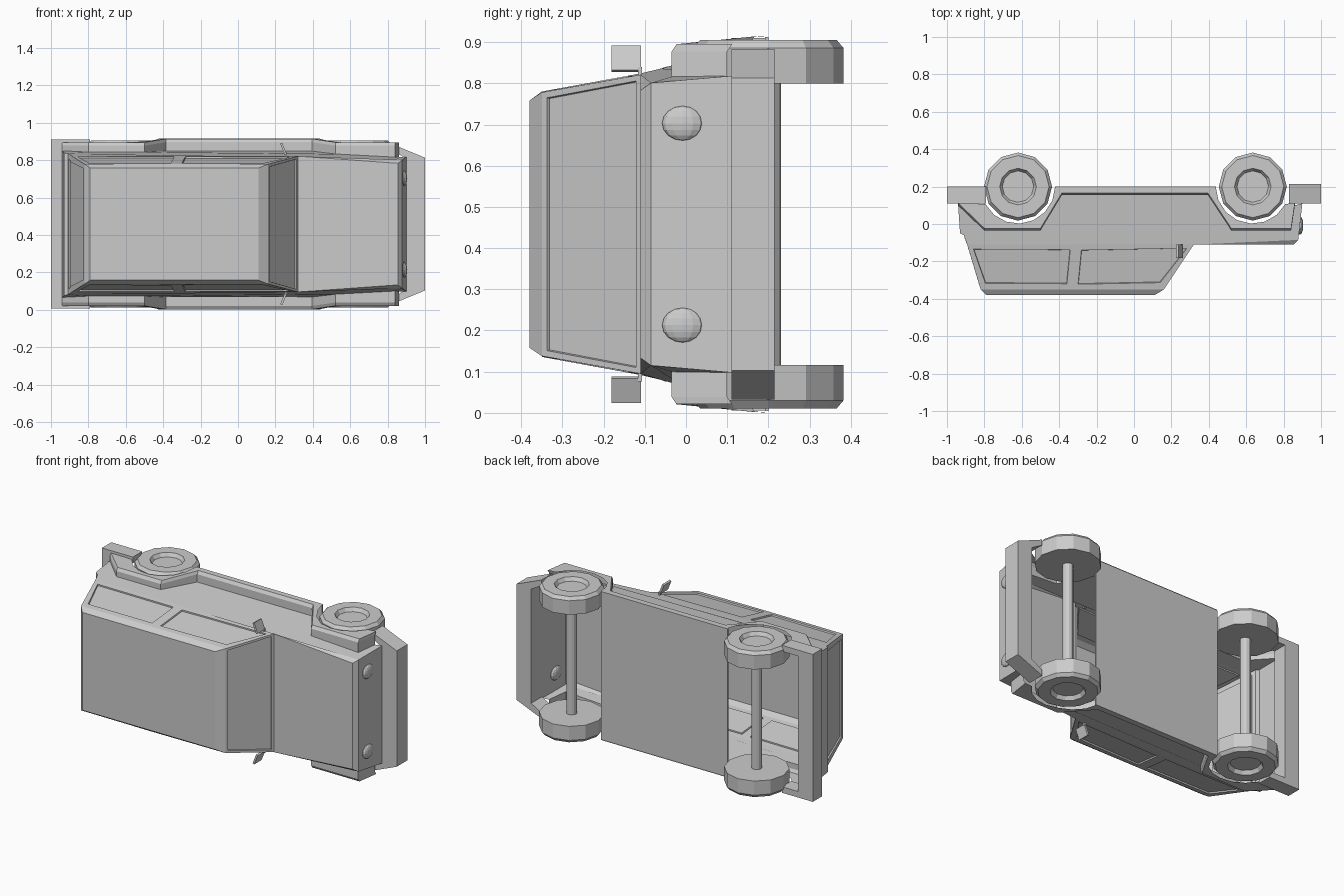
import bpy, bmesh, math
from mathutils import Vector, Matrix

if "Cube" in bpy.data.objects:
    bpy.data.objects.remove(bpy.data.objects["Cube"])

C = 0.458   # z of the vehicle's centre plane (it lies on its side, roof towards -y)
grey = bpy.data.materials.new("plain grey")
grey.diffuse_color = (0.6, 0.6, 0.6, 1)
grey.use_nodes = True
grey.node_tree.nodes["Principled BSDF"].inputs["Base Color"].default_value = grey.diffuse_color


def finish(name, bm):
    """Turn normals outward and make the object."""
    bmesh.ops.recalc_face_normals(bm, faces=bm.faces)
    mid = sum((v.co for v in bm.verts), Vector()) / len(bm.verts)
    if name in ("body_shell", "wheel_flares"):
        mid = Vector((0, 0, C))
    if sum(f.normal.dot(f.calc_center_median() - mid) * f.calc_area() for f in bm.faces) < 0:
        bmesh.ops.reverse_faces(bm, faces=bm.faces)
    me = bpy.data.meshes.new(name)
    bm.to_mesh(me)
    bm.free()
    me.materials.append(grey)
    ob = bpy.data.objects.new(name, me)
    bpy.context.collection.objects.link(ob)
    return ob


def plan_extrude(name, outline, y0, y1):
    """Extrude an (x, w) outline along y."""
    bm = bmesh.new()
    a = [bm.verts.new((x, y0, C + w)) for x, w in outline]
    b = [bm.verts.new((x, y1, C + w)) for x, w in outline]
    n = len(a)
    bm.faces.new(a)
    bm.faces.new(b[::-1])
    for i in range(n):
        j = (i + 1) % n
        bm.faces.new((a[i], a[j], b[j], b[i]))
    return finish(name, bm)


def lathe(name, x, y, profile, side, n=12):
    """Stack rings of (radius, w) around an axis parallel to z."""
    bm = bmesh.new()
    rings = [[bm.verts.new((x + r * math.cos(2 * math.pi * i / n),
                            y + r * math.sin(2 * math.pi * i / n), C + side * w))
              for i in range(n)] for r, w in profile]
    for a, b in zip(rings, rings[1:]):
        for i in range(n):
            j = (i + 1) % n
            bm.faces.new((a[i], a[j], b[j], b[i]))
    bm.faces.new(rings[0])
    bm.faces.new(rings[-1])
    return finish(name, bm)


def box(name, loc, size, rot=0):
    bm = bmesh.new()
    bmesh.ops.create_cube(bm, size=1)
    m = Matrix.Translation(loc) @ Matrix.Rotation(rot, 4, 'Y') @ Matrix.Diagonal((*size, 1))
    bmesh.ops.transform(bm, matrix=m, verts=bm.verts)
    return finish(name, bm)


# Path of the flare edge along the side: (x, y, body half width, flare half width)
path = [(-.94, .10, .392, .437), (-.80, -.035, .385, .437), (-.50, -.035, .385, .437),
        (-.385, .155, .39, .456), (.395, .155, .39, .456), (.52, -.035, .375, .437),
        (.84, -.035, .358, .437), (.86, .10, .36, .437)]

# Body shell: named points (x, y, half width)
P = dict(R0=(-.79, -.38, .30), R1=(.11, -.38, .30),          # roof
         S0=(-.82, -.35, .32), S1=(.16, -.35, .32), SM=(-.33, -.35, .322),  # shoulder
         B0=(-.892, -.11, .366), BM=(-.31, -.11, .366), B1=(.32, -.11, .363),  # belt
         H1=(.855, -.11, .325), E1=(.878, -.085, .343), N=(.90, .11, .36),   # hood, nose
         K0=(-.91, -.06, .378), K1=(-.93, -.05, .382))                        # tail
for i, (x, y, w, _) in enumerate(path):
    P["P%d" % i] = (x, y, w)
bm = bmesh.new()
V = {s: {k: bm.verts.new((x, y, C + s * w)) for k, (x, y, w) in P.items()} for s in (1, -1)}
windows = {}
lower = "B0 BM B1 E1 N P7 P6 P5 P4 P3 P2 P1 P0 K1 K0"
for s in (1, -1):
    for names in ("R0 R1 S1 SM S0", "B1 H1 E1", lower):
        bm.faces.new([V[s][k] for k in names.split()])
    for key, names in (("rear", "S0 SM BM B0"), ("front", "SM S1 B1 BM")):
        windows[key, s] = bm.faces.new([V[s][k] for k in names.split()])
for chain in ("R0 R1 S1 B1 H1 E1 N", "R0 S0 B0K0 K1 P0"):
    ks = chain.split()
    for a, b in zip(ks, ks[1:]):
        if b == "B0K0":    # tail window panel, keeps the belt points on its sides
            windows["tail", 0] = bm.faces.new([V[1]["S0"], V[1]["B0"], V[1]["K0"],
                                               V[-1]["K0"], V[-1]["B0"], V[-1]["S0"]])
            continue
        a = "K0" if a == "B0K0" else a
        f = bm.faces.new([V[1][a], V[1][b], V[-1][b], V[-1][a]])
        if (a, b) == ("S1", "B1"):
            windows["windscreen", 0] = f
# Recess the windows into their panels
bmesh.ops.recalc_face_normals(bm, faces=bm.faces)
bm.faces.ensure_lookup_table()
if windows["windscreen", 0].normal.x < 0:
    bmesh.ops.reverse_faces(bm, faces=bm.faces)
for (key, s), f in windows.items():
    t = {"windscreen": .02, "tail": .035}.get(key, .042)
    bmesh.ops.inset_individual(bm, faces=[f], thickness=t, depth=0)
    bmesh.ops.inset_individual(bm, faces=[f], thickness=.003, depth=-.008)
finish("body_shell", bm)

# Wheel flares and sills, one continuous panel per side
def arch(cx, lo, hi):
    """Wheel opening from front to back."""
    return [(cx + .198 * math.cos(math.radians(a)), .2 - .198 * math.sin(math.radians(a)))
            for a in [lo + (hi - lo) * i / 7 for i in range(8)]]

bm = bmesh.new()
for s in (1, -1):
    rows = [[bm.verts.new((x, y, C + s * w)) for x, y, w, _ in path],
            [bm.verts.new((x, y, C + s * (o - .018))) for x, y, _, o in path],
            [bm.verts.new((x, y + .012, C + s * o)) for x, y, _, o in path]]
    for a, b in zip(rows, rows[1:]):
        for i in range(len(path) - 1):
            bm.faces.new((a[i], a[i + 1], b[i + 1], b[i]))
    front, rear = arch(.635, 28, 180), arch(-.62, 0, 152)
    edge = []
    for x, y in front + rear:
        w = .437 + (.02 * max(0, min(1, y / .17)) if abs(x) < .55 else 0)
        edge.append(bm.verts.new((x, y, C + s * w)))
    bm.faces.new(rows[2] + edge)
finish("wheel_flares", bm)

# Floor between the wheel wells
plan_extrude("floor", [(-.422, -.454), (.437, -.454), (.437, .454), (-.422, .454)], .192, .2)

# Bumpers with ends wrapping round the corners
plan_extrude("front_bumper", [(1, -.355), (1, .355), (.83, .425), (.83, .39), (.9, .35),
                              (.9, -.35), (.83, -.39), (.83, -.425)], .11, .215)
plan_extrude("rear_bumper", [(-1, -.452), (-1, .452), (-.79, .452), (-.79, .415), (-.9, .415),
                             (-.9, -.415), (-.79, -.415), (-.79, -.452)], .11, .2)

# Wheels and axles
tyre = [(.182, .342), (.182, .428), (.166, .447), (.098, .447), (.084, .425)]
for label, x in (("front", .635), ("rear", -.62)):
    lathe(label + "_axle", x, .2, [(.03, -.35), (.03, .35)], 1)
    for side, s in (("left", 1), ("right", -1)):
        lathe("%s_%s_wheel" % (label, side), x, .2, tyre, s)

# Headlights and door mirrors
for side, s in (("left", 1), ("right", -1)):
    bm = bmesh.new()
    bmesh.ops.create_uvsphere(bm, u_segments=12, v_segments=8, radius=1)
    bmesh.ops.transform(bm, verts=bm.verts, matrix=Matrix.Translation((.887, -.008, C + s * .245))
                        @ Matrix.Diagonal((.018, .05, .042, 1)))
    finish(side + "_headlight", bm)
    box(side + "_mirror", (.243, -.145, C + s * .402), (.012, .072, .064), -s * .38)
    box(side + "_mirror_arm", (.256, -.112, C + s * .368), (.01, .01, .028))
